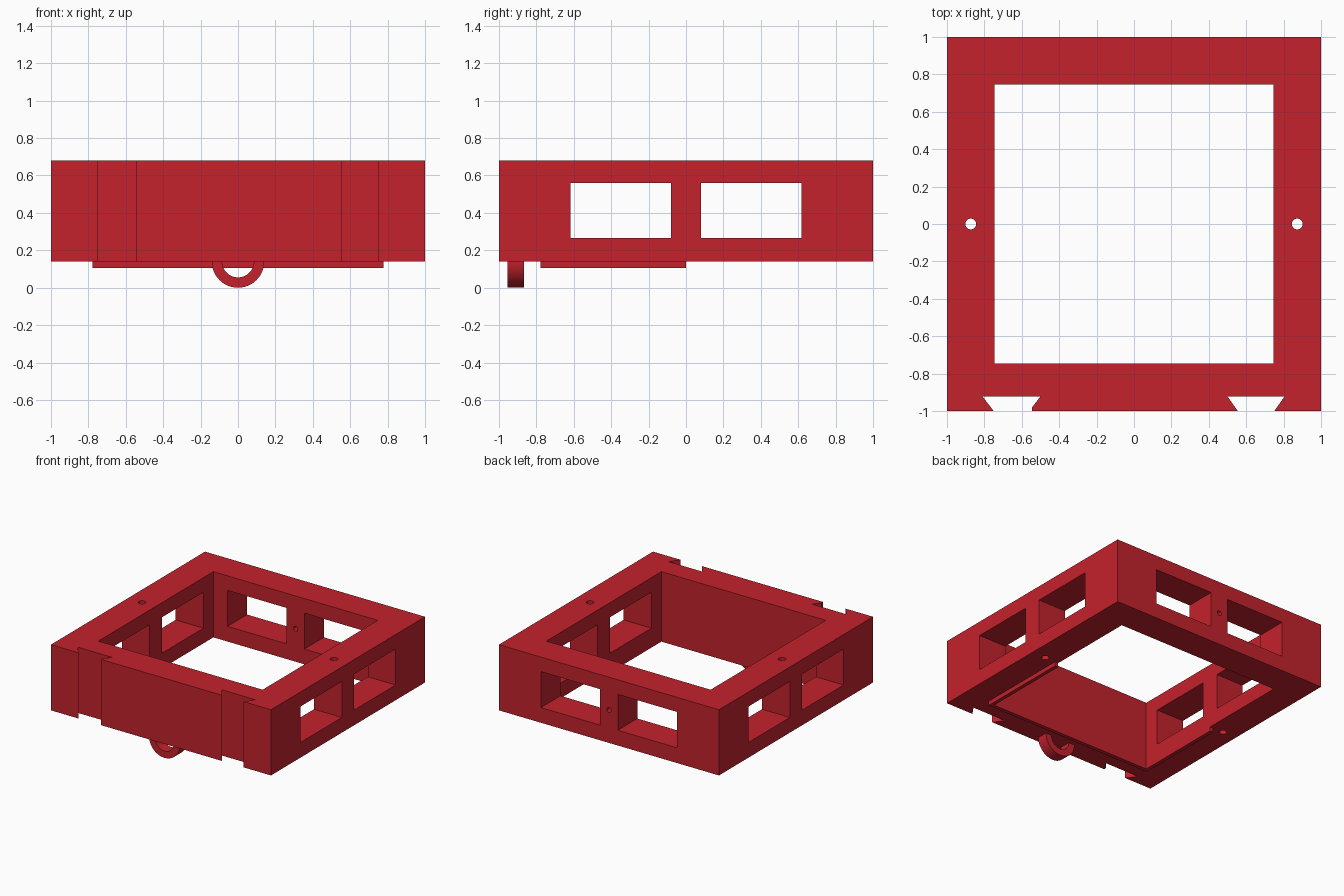
import bpy, bmesh, math

if "Cube" in bpy.data.objects:
    bpy.data.objects.remove(bpy.data.objects["Cube"])

red = bpy.data.materials.new("red plastic")
red.diffuse_color = (0.55, 0.016, 0.026, 1)
red.use_nodes = True
red.node_tree.nodes["Principled BSDF"].inputs["Base Color"].default_value = red.diffuse_color


def prism(name, pts, lo, hi, axis="z"):
    """Extrude a closed 2D outline along an axis (z: pts are x,y; y: pts are x,z; x: pts are y,z)."""
    place = {"z": lambda a, b, t: (a, b, t),
             "y": lambda a, b, t: (a, t, b),
             "x": lambda a, b, t: (t, a, b)}[axis]
    bm = bmesh.new()
    bottom = [bm.verts.new(place(a, b, lo)) for a, b in pts]
    top = [bm.verts.new(place(a, b, hi)) for a, b in pts]
    bm.faces.new(bottom)
    bm.faces.new(top)
    n = len(pts)
    for i in range(n):
        j = (i + 1) % n
        bm.faces.new((bottom[i], bottom[j], top[j], top[i]))
    bmesh.ops.recalc_face_normals(bm, faces=bm.faces)
    mesh = bpy.data.meshes.new(name)
    bm.to_mesh(mesh)
    bm.free()
    mesh.materials.append(red)
    ob = bpy.data.objects.new(name, mesh)
    bpy.context.collection.objects.link(ob)
    return ob


def rect(x0, x1, y0, y1):
    return [(x0, y0), (x1, y0), (x1, y1), (x0, y1)]


def arc(cx, cy, r, a0, a1, n):
    return [(cx + r * math.cos(a0 + (a1 - a0) * i / n),
             cy + r * math.sin(a0 + (a1 - a0) * i / n)) for i in range(n + 1)]


def circle(cx, cy, r, n=24):
    return arc(cx, cy, r, 0, 2 * math.pi, n)[:-1]


BASE, TOP, OPEN = 0.14, 0.68, 0.747

# Square frame body
frame = prism("frame", rect(-1, 1, -1, 1), BASE, TOP)

# Central opening
cutters = [prism("opening_cutter", rect(-OPEN, OPEN, -OPEN, OPEN), 0, 1)]

# Paired windows through the side walls and the back wall
for s in (-1, 1):
    a, b = sorted((0.08 * s, 0.618 * s))
    window = rect(a, b, 0.265, 0.56)
    cutters.append(prism("side_window_cutter", window, -1.1, 1.1, "x"))
    cutters.append(prism("back_window_cutter", window, 0.5, 1.1, "y"))
    # Vertical pin hole in each side wall
    cutters.append(prism("pin_hole_cutter", circle(0.873 * s, 0, 0.029), 0, 1))

# Small hole through the back wall
cutters.append(prism("back_hole_cutter", circle(0, 0.41, 0.02), 0.5, 1.1, "y"))

# Dovetail slots in the front wall
cutters.append(prism("left_dovetail_cutter",
                     [(-0.75, -1.0), (-0.75, -1.1), (-0.545, -1.1), (-0.545, -0.98),
                      (-0.5, -0.922), (-0.81, -0.922)], 0, 1))
cutters.append(prism("right_dovetail_cutter",
                     [(0.555, -1.0), (0.555, -1.1), (0.75, -1.1), (0.75, -1.0),
                      (0.805, -0.922), (0.5, -0.922)], 0, 1))

for c in cutters:
    c.hide_render = True
    mod = frame.modifiers.new(c.name, "BOOLEAN")
    mod.operation, mod.solver, mod.object = "DIFFERENCE", "EXACT", c
bpy.context.view_layer.objects.active = frame
for mod in list(frame.modifiers):
    bpy.ops.object.modifier_apply(modifier=mod.name)
for c in cutters:
    bpy.data.objects.remove(c)

# U-shaped lip under the front half of the opening
RIM = 0.778
prism("under_lip", [(-RIM, 0), (-RIM, -RIM), (RIM, -RIM), (RIM, 0),
                    (OPEN, 0), (OPEN, -OPEN), (-OPEN, -OPEN), (-OPEN, 0)], 0.105, BASE)

# Half-ring loop hanging under the front wall
loop = prism("hanging_loop", arc(0, BASE, 0.14, math.pi, 2 * math.pi, 40)
             + arc(0, BASE, 0.085, 2 * math.pi, math.pi, 40), -0.955, -0.865, "y")
bpy.ops.object.select_all(action="DESELECT")
loop.select_set(True)
bpy.context.view_layer.objects.active = loop
bpy.ops.object.shade_smooth_by_angle(angle=math.radians(30))
